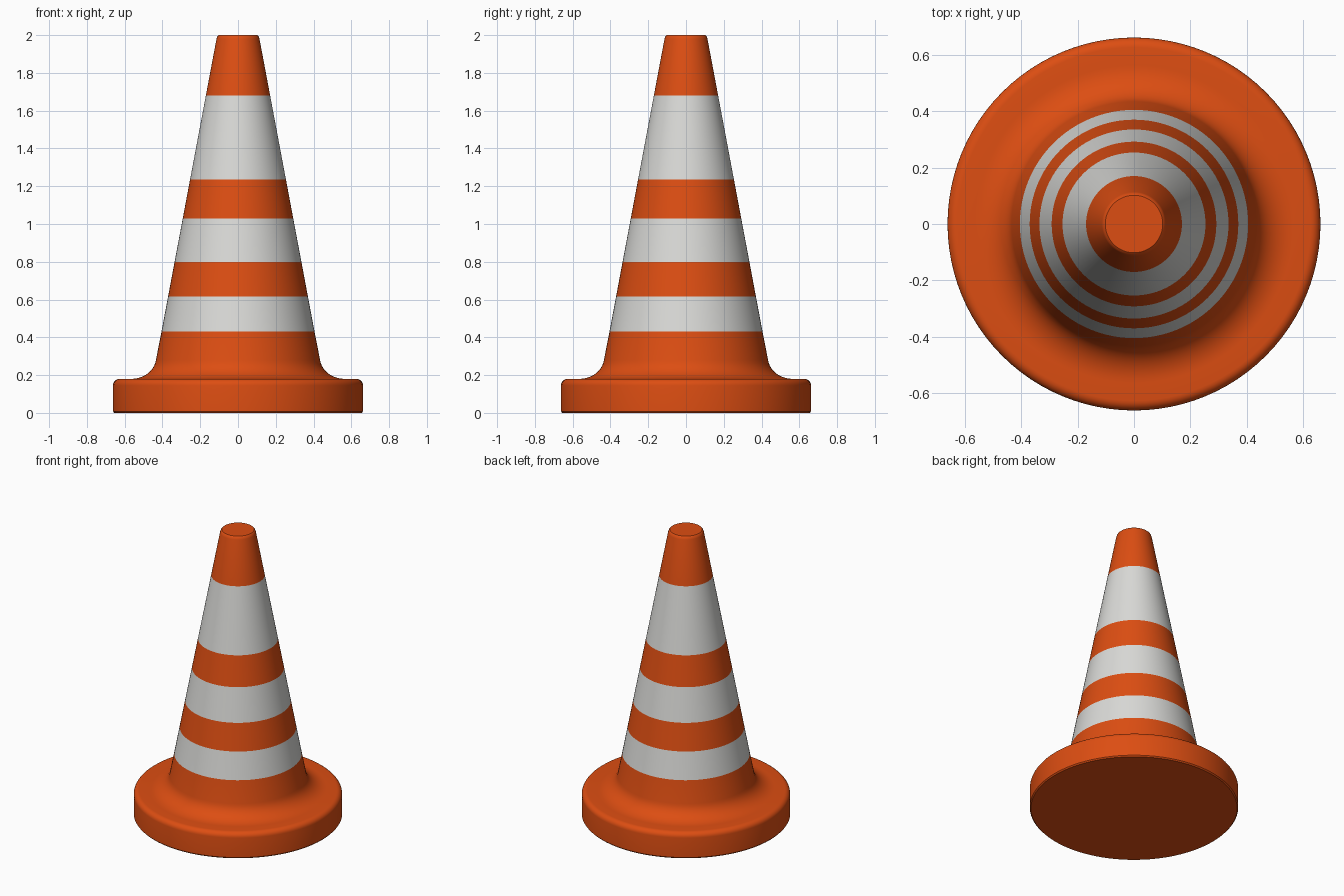
import bpy, bmesh, math

cube = bpy.data.objects.get("Cube")
if cube:
    bpy.data.objects.remove(cube, do_unlink=True)

SIDES = 96


def make_material(name, color):
    mat = bpy.data.materials.new(name)
    mat.use_nodes = True
    mat.diffuse_color = color
    bsdf = next(n for n in mat.node_tree.nodes if n.type == "BSDF_PRINCIPLED")
    bsdf.inputs["Base Color"].default_value = color
    bsdf.inputs["Roughness"].default_value = 0.6
    return mat


def arc(cx, cz, rx, rz, start, end, steps):
    """Points on an elliptical corner, angles in degrees."""
    angles = [math.radians(start + (end - start) * i / steps) for i in range(steps + 1)]
    return [(cx + rx * math.cos(a), cz + rz * math.sin(a)) for a in angles]


def wall_radius(z):
    """Radius of the straight cone wall at a height."""
    return 0.11 + (2.0 - z) * 0.188


orange = make_material("safety_orange", (0.72, 0.075, 0.006, 1))
white = make_material("reflective_white", (0.70, 0.70, 0.68, 1))

# Reflective bands as (bottom, top) heights
bands = [(0.43, 0.615), (0.80, 1.03), (1.235, 1.68)]

# Half profile: base rim, flare into the wall, band edges, rounded tip
profile = [(0, 0), (0.655, 0), (0.662, 0.008)]
profile += arc(0.627, 0.145, 0.035, 0.035, 0, 90, 6)
profile += arc(0.565, 0.295, wall_radius(0.28) * -1 + 0.565, 0.115, 270, 188, 10)
profile += [(wall_radius(z), z) for band in bands for z in band]
profile += [(wall_radius(1.98), 1.98), (0.109, 1.994), (0.102, 2.0), (0, 2.0)]

# Lathe the profile round the vertical axis
bm = bmesh.new()
verts = [bm.verts.new((r, 0, z)) for r, z in profile]
edges = [bm.edges.new(pair) for pair in zip(verts, verts[1:])]
bmesh.ops.spin(bm, geom=verts + edges, cent=(0, 0, 0), axis=(0, 0, 1),
               angle=math.tau, steps=SIDES, use_merge=False)
bmesh.ops.remove_doubles(bm, verts=bm.verts, dist=0.0001)
bmesh.ops.recalc_face_normals(bm, faces=bm.faces)

# White on the faces inside a band, orange elsewhere
for face in bm.faces:
    z = face.calc_center_median().z
    face.material_index = int(any(low < z < high for low, high in bands))

mesh = bpy.data.meshes.new("traffic_cone")
bm.to_mesh(mesh)
bm.free()
mesh.materials.append(orange)
mesh.materials.append(white)
cone = bpy.data.objects.new("traffic_cone", mesh)
bpy.context.collection.objects.link(cone)

# Smooth round surfaces with crisp bottom edge
bpy.ops.object.select_all(action="DESELECT")
cone.select_set(True)
bpy.context.view_layer.objects.active = cone
bpy.ops.object.shade_smooth_by_angle(angle=math.radians(40))
